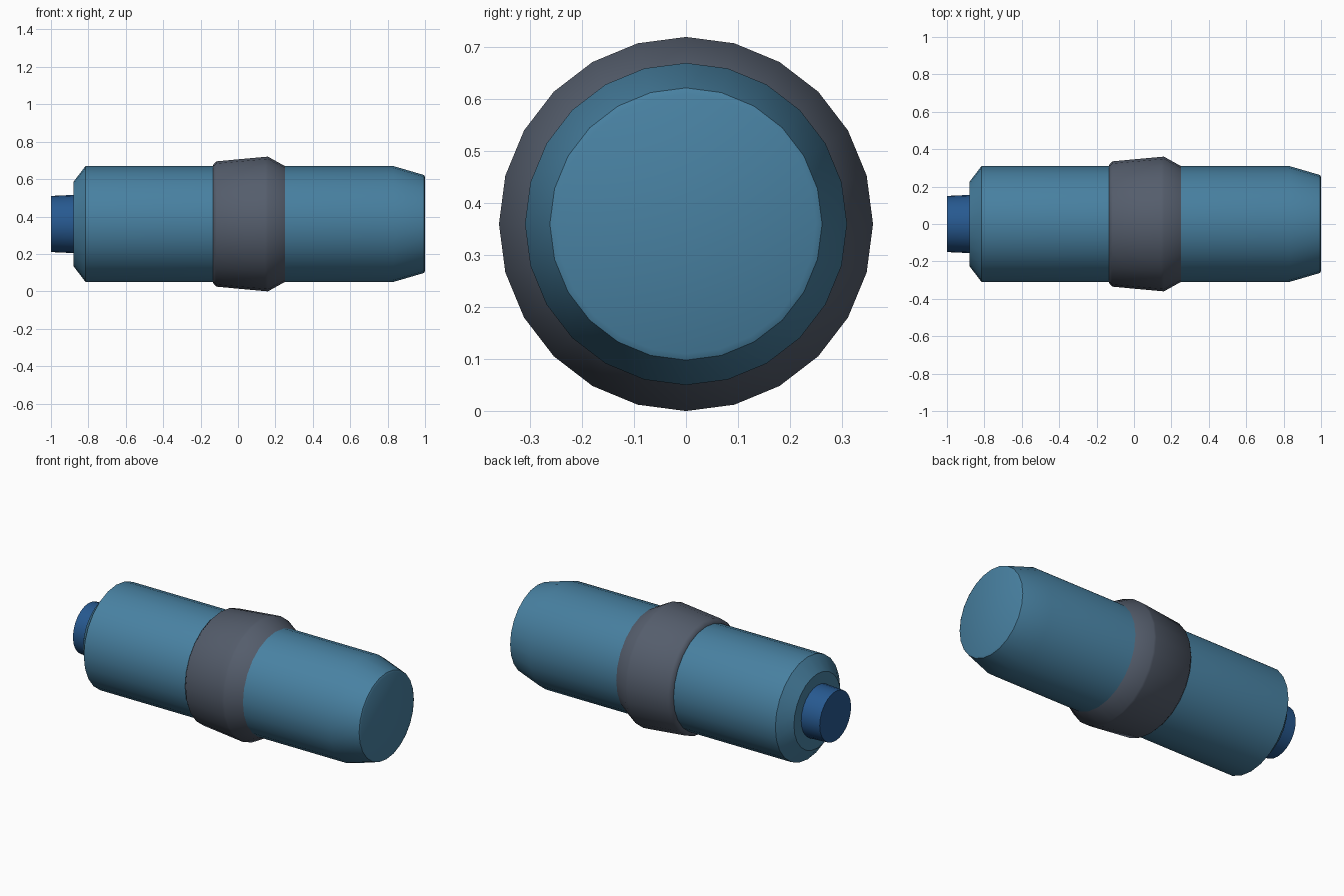
import bpy
import bmesh
from math import cos, sin, tau, radians

SIDES = 24
AXIS_Z = 0.36

cube = bpy.data.objects.get("Cube")
if cube:
    bpy.data.objects.remove(cube, do_unlink=True)


def make_material(name, rgb):
    mat = bpy.data.materials.new(name)
    mat.use_nodes = True
    mat.diffuse_color = (*rgb, 1)
    bsdf = next(n for n in mat.node_tree.nodes if n.type == "BSDF_PRINCIPLED")
    bsdf.inputs["Base Color"].default_value = (*rgb, 1)
    return mat


def lathe(name, profile, mat, smooth_angle):
    """Turn (x, radius) points around the long axis and cap both ends."""
    bm = bmesh.new()
    rings = []
    for x, r in profile:
        rings.append([bm.verts.new((x, r * sin(tau * i / SIDES),
                                    AXIS_Z + r * cos(tau * i / SIDES)))
                      for i in range(SIDES)])
    for a, b in zip(rings, rings[1:]):
        for i in range(SIDES):
            j = (i + 1) % SIDES
            bm.faces.new((a[i], a[j], b[j], b[i]))
    bm.faces.new(rings[0])
    bm.faces.new(rings[-1])
    bmesh.ops.recalc_face_normals(bm, faces=bm.faces)
    mesh = bpy.data.meshes.new(name)
    bm.to_mesh(mesh)
    bm.free()
    mesh.materials.append(mat)
    obj = bpy.data.objects.new(name, mesh)
    bpy.context.collection.objects.link(obj)
    bpy.ops.object.select_all(action="DESELECT")
    obj.select_set(True)
    bpy.context.view_layer.objects.active = obj
    bpy.ops.object.shade_smooth_by_angle(angle=radians(smooth_angle))
    return obj


teal = make_material("teal blue", (0.065, 0.22, 0.36))
grey = make_material("slate grey", (0.09, 0.11, 0.15))
navy = make_material("deep blue", (0.02, 0.1, 0.28))

# Main cylinder: chamfered at one end, tapered with a small lip at the other
lathe("body", [(-0.88, 0.225), (-0.815, 0.31), (0.83, 0.31),
               (0.994, 0.262), (1.0, 0.25)], teal, 35)

# Flared collar around the middle
lathe("collar", [(-0.135, 0.305), (-0.132, 0.318), (-0.115, 0.335),
                 (0.145, 0.359), (0.16, 0.36), (0.25, 0.31), (0.25, 0.305)],
      grey, 60)

# Push button on the end
lathe("button", [(-1.0, 0.15), (-0.87, 0.156)], navy, 35)
